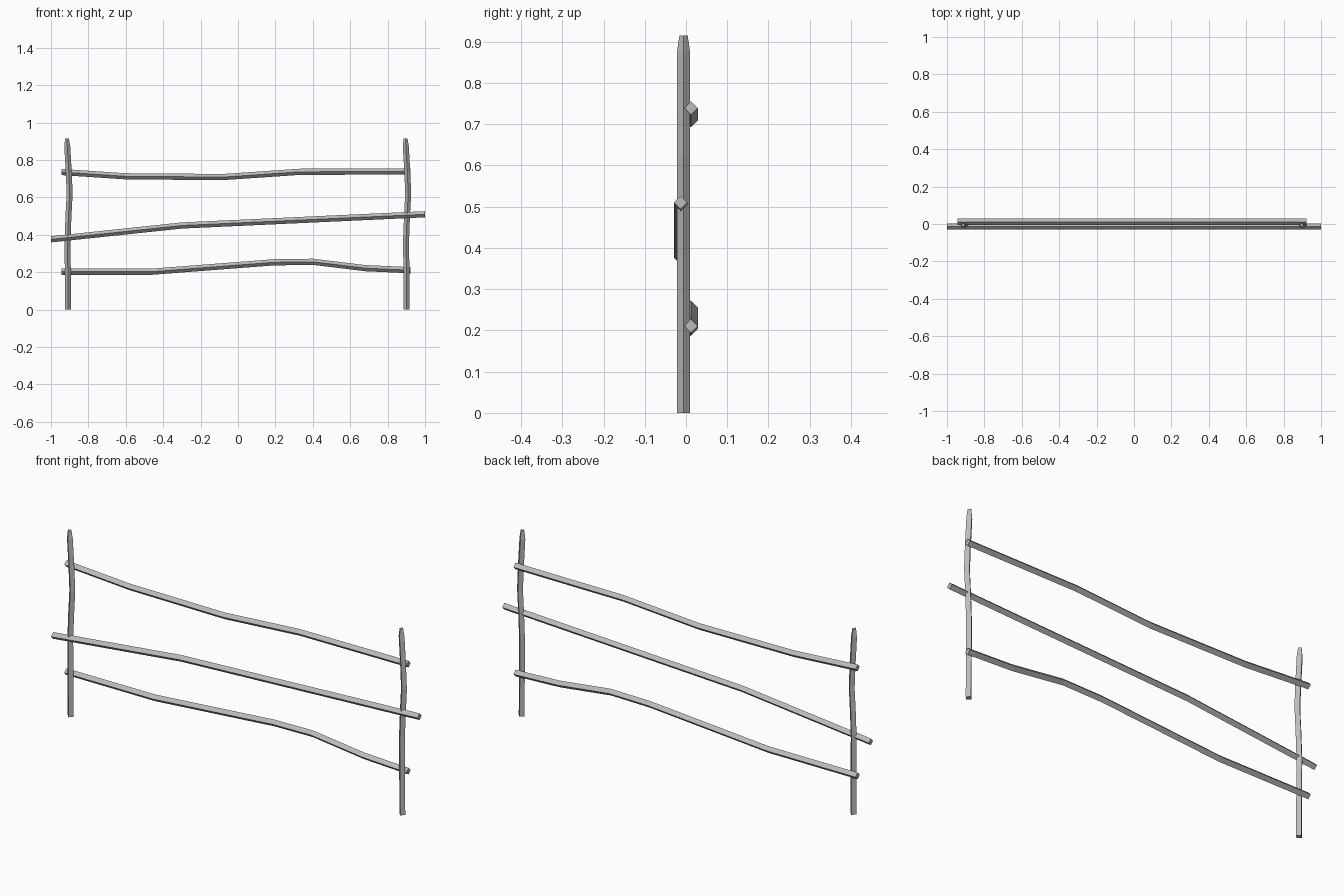
import bpy, bmesh
from mathutils import Vector

cube = bpy.data.objects.get("Cube")
if cube:
    bpy.data.objects.remove(cube, do_unlink=True)

# Weathered wood colour
wood = bpy.data.materials.new("grey_wood")
wood.use_nodes = True
COLOUR = (0.5, 0.5, 0.5, 1)
wood.diffuse_color = COLOUR
wood.node_tree.nodes["Principled BSDF"].inputs["Base Color"].default_value = COLOUR


def diamond_beam(name, stations, side, up):
    """Loft a four-sided diamond through (centre, radius) stations."""
    bm = bmesh.new()
    rings = []
    for centre, r in stations:
        c = Vector(centre)
        rings.append([bm.verts.new(c + d * r) for d in (side, up, -side, -up)])
    for a, b in zip(rings, rings[1:]):
        for i in range(4):
            j = (i + 1) % 4
            bm.faces.new((a[i], a[j], b[j], b[i]))
    bm.faces.new(rings[0])
    bm.faces.new(rings[-1])
    bmesh.ops.recalc_face_normals(bm, faces=bm.faces)
    mesh = bpy.data.meshes.new(name)
    bm.to_mesh(mesh)
    bm.free()
    mesh.materials.append(wood)
    obj = bpy.data.objects.new(name, mesh)
    bpy.context.collection.objects.link(obj)
    return obj


X, Y, Z = Vector((1, 0, 0)), Vector((0, 1, 0)), Vector((0, 0, 1))

# Crooked posts with tapered tips: (x offset, height, radius)
POST = [(0, 0, .016), (-.002, .38, .016), (.003, .51, .016), (.009, .62, .016),
        (.004, .74, .016), (-.004, .875, .016), (-.005, .915, .01)]
for name, x in (("right_post", -.909), ("left_post", .901)):
    diamond_beam(name, [((x + dx, -.006, z), r) for dx, z, r in POST], X, Y)

# Bent rails: depth, then (x, z) path
RAILS = {
    "top_rail": (.012, [(-.945, .736), (-.6, .713), (-.08, .709), (.33, .737), (.922, .739)]),
    "middle_rail": (-.013, [(-1, .376), (-.3, .45), (1, .51)]),
    "bottom_rail": (.012, [(-.945, .203), (-.46, .203), (.19, .253), (.4, .256),
                           (.68, .222), (.922, .211)]),
}
for name, (y, path) in RAILS.items():
    diamond_beam(name, [((x, y, z), .0165) for x, z in path], Y, Z)
